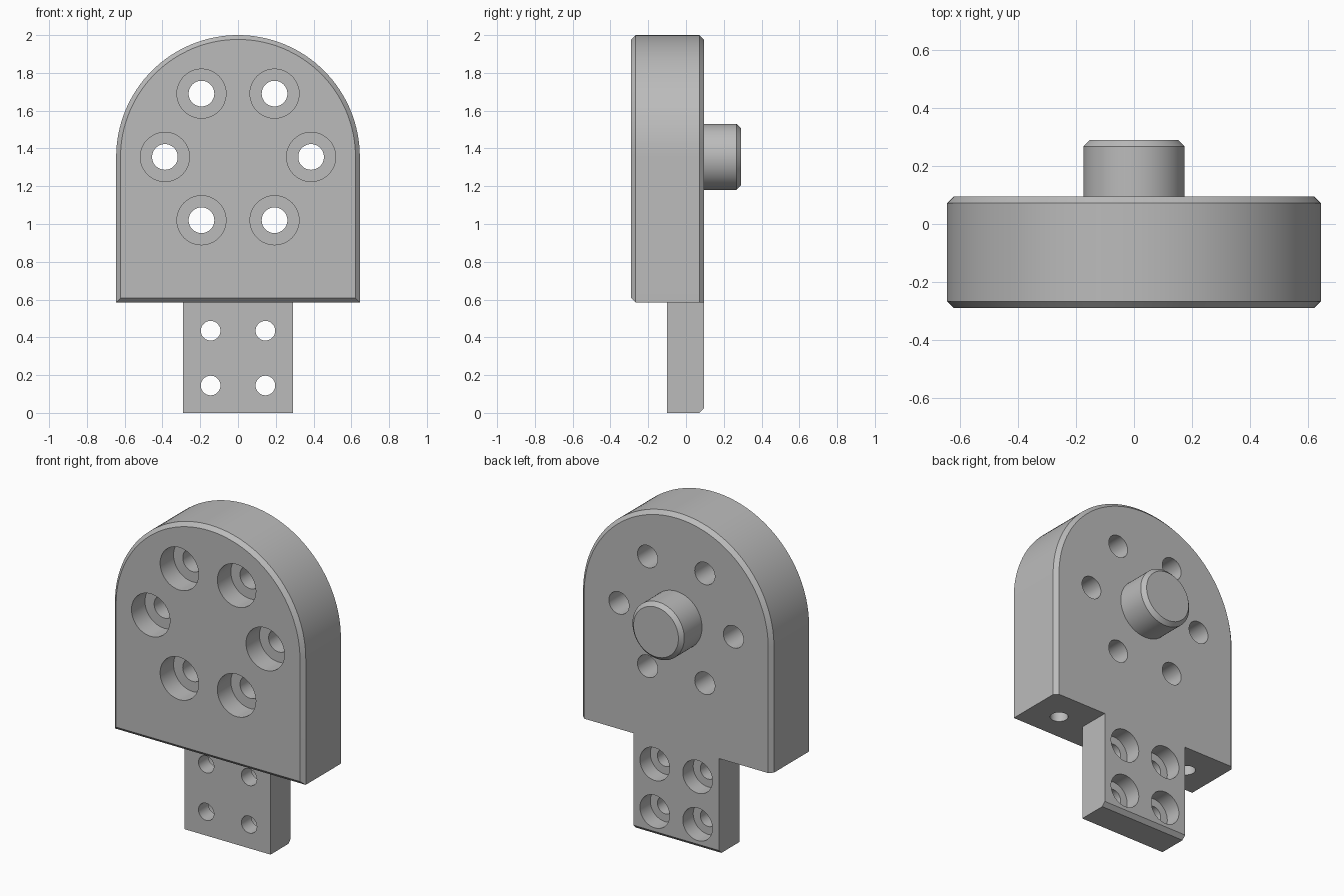
import bpy, bmesh
from math import pi, sin, cos, radians
from mathutils import Matrix

cube = bpy.data.objects.get("Cube")
if cube:
    bpy.data.objects.remove(cube, do_unlink=True)

HALF, AXIS_Z, BASE_Z = 0.645, 1.355, 0.585
FRONT, BACK, TAB_FRONT = -0.29, 0.095, -0.10
CHAMFER = 0.023

grey = bpy.data.materials.new("machined grey")
grey.use_nodes = True
colour = (0.5, 0.5, 0.5, 1)
grey.diffuse_color = colour
grey.node_tree.nodes["Principled BSDF"].inputs["Base Color"].default_value = colour


def make_object(name, bm):
    bmesh.ops.recalc_face_normals(bm, faces=bm.faces)
    mesh = bpy.data.meshes.new(name)
    bm.to_mesh(mesh)
    bm.free()
    mesh.materials.append(grey)
    obj = bpy.data.objects.new(name, mesh)
    bpy.context.collection.objects.link(obj)
    return obj


def loft(bm, loops):
    """Skin equal-length closed loops and cap both ends."""
    rings = [[bm.verts.new(p) for p in loop] for loop in loops]
    for a, b in zip(rings, rings[1:]):
        for i in range(len(a)):
            j = (i + 1) % len(a)
            bm.faces.new((a[i], a[j], b[j], b[i]))
    bm.faces.new(rings[0])
    bm.faces.new(rings[-1])


def turned(bm, profile, place, segments=48):
    """Stepped round solid from (radius, height) pairs along local z."""
    angles = [2 * pi * i / segments for i in range(segments)]
    loft(bm, [[place @ Matrix.Translation((r * cos(a), r * sin(a), h)).translation
               for a in angles] for r, h in profile])


def at(x, y, z, turn):
    return Matrix.Translation((x, y, z)) @ Matrix.Rotation(radians(turn), 4, 'X')


def arch(y, inset, bottom):
    r = HALF - inset
    pts = [(r * cos(pi * i / 64), y, AXIS_Z + r * sin(pi * i / 64)) for i in range(65)]
    return pts + [(-r, y, bottom), (r, y, bottom)]


def combine(target, other, operation):
    mod = target.modifiers.new(operation.lower(), 'BOOLEAN')
    mod.object, mod.operation, mod.solver = other, operation, 'EXACT'
    bpy.context.view_layer.objects.active = target
    bpy.ops.object.modifier_apply(modifier=mod.name)
    bpy.data.objects.remove(other, do_unlink=True)


# Arched body, chamfered all round at the front and round the arch at the back
bm = bmesh.new()
loft(bm, [arch(FRONT, CHAMFER, BASE_Z + CHAMFER),
          arch(FRONT + CHAMFER, 0, BASE_Z),
          arch(BACK - CHAMFER, 0, BASE_Z),
          arch(BACK, CHAMFER, BASE_Z)])
body = make_object("arched_mount_body", bm)

# Mounting tab with a chamfered lower back edge
side = [(TAB_FRONT, 0), (BACK - CHAMFER, 0), (BACK, CHAMFER),
        (BACK, BASE_Z + 0.1), (TAB_FRONT, BASE_Z + 0.1)]
bm = bmesh.new()
loft(bm, [[(x, y, z) for y, z in side] for x in (-0.29, 0.29)])
combine(body, make_object("mounting_tab", bm), 'UNION')

# Locating pin on the back
bm = bmesh.new()
turned(bm, [(0.175, 0), (0.175, 0.29 - CHAMFER), (0.175 - CHAMFER, 0.29)],
       at(0, 0, AXIS_Z, -90), 64)
combine(body, make_object("locating_pin", bm), 'UNION')

# Counterbored bolt circle, counterbored tab holes and blind holes underneath
bm = bmesh.new()
for i in range(6):
    a = i * pi / 3
    turned(bm, [(0.13, -0.05), (0.13, 0.13), (0.068, 0.13), (0.068, 0.5)],
           at(0.387 * cos(a), FRONT, AXIS_Z + 0.387 * sin(a), -90))
for x in (-0.145, 0.145):
    for z in (0.145, 0.435):
        turned(bm, [(0.1, -0.05), (0.1, 0.1), (0.052, 0.1), (0.052, 0.25)],
               at(x, BACK, z, 90))
for x in (-0.46, 0.46):
    turned(bm, [(0.05, -0.05), (0.05, 0.28)], at(x, -0.097, BASE_Z, 0))
combine(body, make_object("hole_cutters", bm), 'DIFFERENCE')

# Smooth round walls, sharp machined edges
bpy.ops.object.select_all(action='DESELECT')
body.select_set(True)
bpy.context.view_layer.objects.active = body
bpy.ops.object.shade_smooth_by_angle(angle=radians(30))
